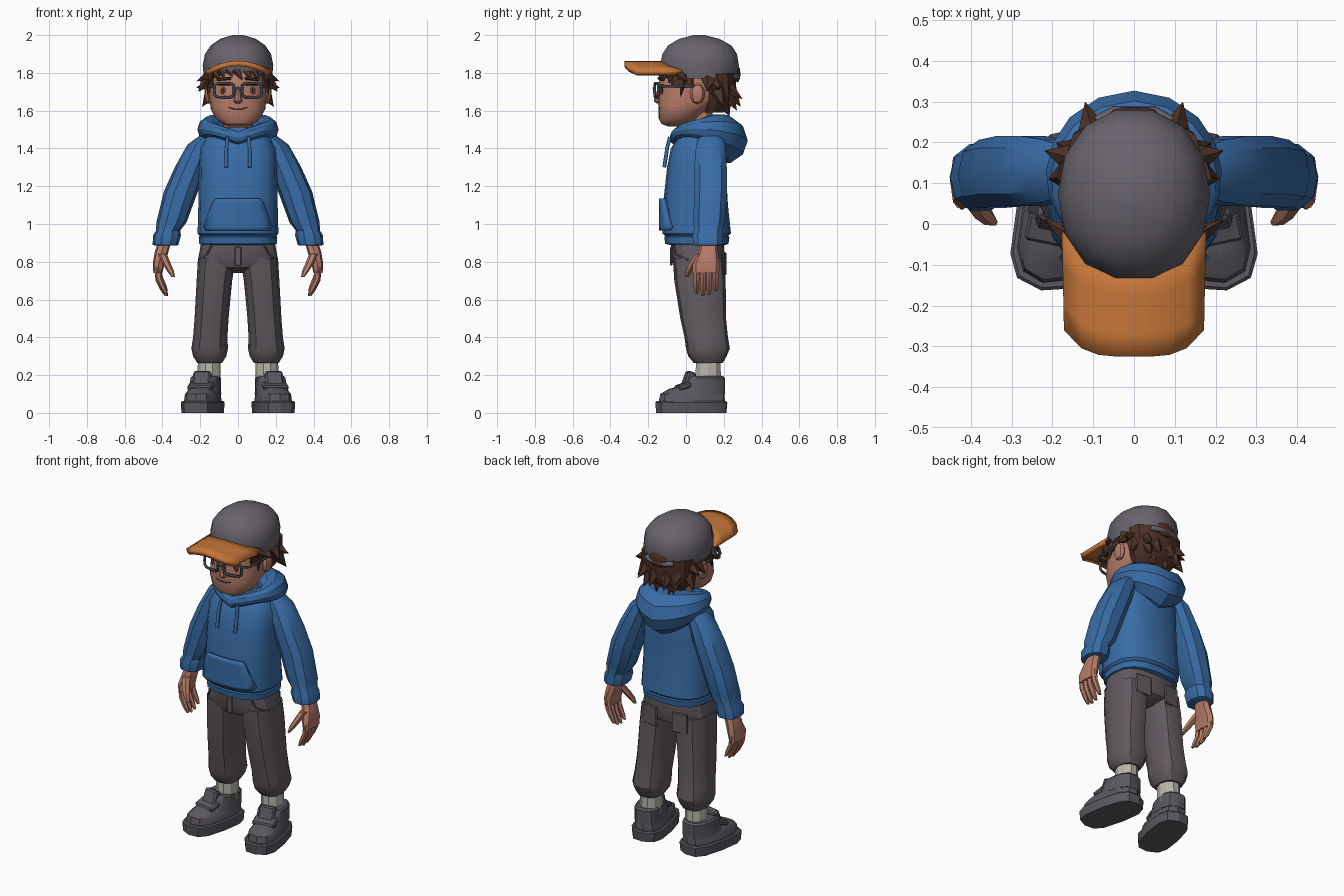
import bpy, bmesh
from math import sin, cos, pi, radians
from mathutils import Vector, Matrix

if "Cube" in bpy.data.objects:
    bpy.data.objects.remove(bpy.data.objects["Cube"], do_unlink=True)


def material(name, *rgb):
    m = bpy.data.materials.new(name)
    m.use_nodes = True
    m.diffuse_color = (*rgb, 1)
    m.node_tree.nodes["Principled BSDF"].inputs["Base Color"].default_value = (*rgb, 1)
    return m


SKIN = material("skin", .46, .2, .14)
HAIR = material("brown hair", .075, .032, .02)
CAP = material("cap grey", .14, .125, .15)
ORANGE = material("brim orange", .56, .18, .04)
BLUE = material("hoodie blue", .04, .15, .38)
PANTS = material("trouser grey", .12, .1, .115)
SHOE = material("shoe grey", .105, .095, .115)
SOCK = material("sock grey", .48, .46, .41)
FRAME = material("spectacle grey", .05, .06, .08)
IRIS = material("iris brown", .16, .05, .03)

SIDES = (("left", 1), ("right", -1))


def finish(name, bm, mat, angle=30):
    bmesh.ops.recalc_face_normals(bm, faces=bm.faces)
    me = bpy.data.meshes.new(name)
    bm.to_mesh(me)
    bm.free()
    me.materials.append(mat)
    me.shade_smooth()
    me.set_sharp_from_angle(angle=radians(angle))
    ob = bpy.data.objects.new(name, me)
    bpy.context.collection.objects.link(ob)
    return ob


def skin_rings(name, rings, mat, closed=False, matrix=None):
    """Bridge point rings into a tube; close it on itself or cap both ends."""
    bm = bmesh.new()
    loops = [[bm.verts.new(p) for p in ring] for ring in rings]
    n = len(loops[0])
    pairs = list(zip(loops, loops[1:])) + ([(loops[-1], loops[0])] if closed else [])
    for a, b in pairs:
        for i in range(n):
            j = (i + 1) % n
            bm.faces.new((a[i], a[j], b[j], b[i]))
    if not closed:
        bm.faces.new(loops[0])
        bm.faces.new(loops[-1])
    if matrix:
        bm.transform(matrix)
    return finish(name, bm, mat)


def power(v, e):
    return (1 if v >= 0 else -1) * abs(v) ** e


def loft(name, rows, mat, n=16, p=2.4, side=1, matrix=None):
    """Stack of level superellipses; each row is z, centre x, half width, y min, y max."""
    rings = []
    for z, cx, rx, lo, hi in rows:
        angles = [2 * pi * i / n for i in range(n)]
        rings.append([(side * (cx + rx * power(cos(a), 2 / p)),
                       (lo + hi) / 2 + (hi - lo) / 2 * power(sin(a), 2 / p), z) for a in angles])
    return skin_rings(name, rings, mat, matrix=matrix)


def sheet(name, rows, mat, thickness):
    bm = bmesh.new()
    grid = [[bm.verts.new(p) for p in row] for row in rows]
    for a, b in zip(grid, grid[1:]):
        for i in range(len(a) - 1):
            bm.faces.new((a[i], a[i + 1], b[i + 1], b[i]))
    ob = finish(name, bm, mat)
    mod = ob.modifiers.new("thickness", "SOLIDIFY")
    mod.thickness, mod.offset = thickness, 0
    return ob


def box(name, centre, size, mat, turn=(0, 0, 0), bevel=0, matrix=Matrix()):
    bm = bmesh.new()
    bmesh.ops.create_cube(bm, size=1)
    rot = Matrix.Rotation(turn[2], 4, "Z") @ Matrix.Rotation(turn[1], 4, "Y") @ Matrix.Rotation(turn[0], 4, "X")
    bm.transform(matrix @ Matrix.Translation(centre) @ rot @ Matrix.Diagonal((*size, 1)))
    if bevel:
        bmesh.ops.bevel(bm, geom=bm.edges[:], offset=bevel, segments=1, affect="EDGES")
    return finish(name, bm, mat)


def ball(name, centre, size, mat, segments=12):
    bm = bmesh.new()
    bmesh.ops.create_uvsphere(bm, u_segments=segments, v_segments=segments // 2 + 1, radius=1)
    bm.transform(Matrix.Translation(centre) @ Matrix.Diagonal((*size, 1)))
    return finish(name, bm, mat)


def wire(name, points, depth, mat, cyclic=False):
    cu = bpy.data.curves.new(name, "CURVE")
    cu.dimensions, cu.bevel_depth, cu.bevel_resolution, cu.use_fill_caps = "3D", depth, 1, True
    sp = cu.splines.new("POLY")
    sp.points.add(len(points) - 1)
    for q, p in zip(sp.points, points):
        q.co = (*p, 1)
    sp.use_cyclic_u = cyclic
    cu.materials.append(mat)
    bpy.context.collection.objects.link(bpy.data.objects.new(name, cu))


def spikes(name, tufts, mat):
    bm = bmesh.new()
    for base, tip, r in tufts:
        base, tip = Vector(base), Vector(tip)
        d = tip - base
        m = Matrix.Translation((base + tip) / 2) @ d.to_track_quat("Z", "Y").to_matrix().to_4x4()
        bmesh.ops.create_cone(bm, cap_ends=True, segments=5, radius1=r, radius2=0, depth=d.length, matrix=m)
    return finish(name, bm, mat)


# Head, neck and face
loft("neck", [(1.38, 0, .08, 0, .15), (1.6, 0, .075, 0, .14)], SKIN, n=12, p=2)
loft("head", [(1.515, 0, .05, -.09, 0), (1.53, 0, .085, -.13, .03), (1.56, 0, .12, -.145, .07),
              (1.61, 0, .145, -.145, .12), (1.66, 0, .15, -.15, .2), (1.75, 0, .15, -.145, .24),
              (1.85, 0, .14, -.11, .24)], SKIN, n=20)
loft("nose", [(1.638, 0, .014, -.155, -.12), (1.65, 0, .024, -.17, -.12), (1.665, 0, .02, -.168, -.12),
              (1.72, 0, .009, -.15, -.12)], SKIN, n=8, p=2)
wire("mouth", [(-.05, -.139, 1.618), (-.025, -.144, 1.61), (.025, -.144, 1.61), (.05, -.139, 1.618)], .003, HAIR)
for tag, s in SIDES:
    ball(f"{tag}_ear", (s * .155, .06, 1.69), (.024, .04, .055), SKIN, 8)
    ball(f"{tag}_eye", (s * .07, -.126, 1.708), (.024, .009, .026), IRIS)
    ball(f"{tag}_pupil", (s * .07, -.132, 1.708), (.011, .006, .014), FRAME, 8)
    box(f"{tag}_eyelid", (s * .072, -.132, 1.735), (.06, .012, .008), HAIR, (0, 0, s * .3))
    box(f"{tag}_eyebrow", (s * .075, -.132, 1.768), (.08, .016, .016), HAIR, (0, s * .1, s * .3), .004)
    rim = []
    for i in range(12):
        a = 2 * pi * i / 12
        x = .073 + .053 * power(cos(a), .5)
        rim.append((s * x, -.17 + .2 * x, 1.708 + .038 * power(sin(a), .5)))
    wire(f"{tag}_spectacle_rim", rim, .008, FRAME, True)
    wire(f"{tag}_spectacle_arm", [(s * .127, -.142, 1.73), (s * .158, -.11, 1.73), (s * .163, .05, 1.73)], .007, FRAME)
wire("spectacle_bridge", [(-.02, -.165, 1.715), (0, -.172, 1.72), (.02, -.165, 1.715)], .006, FRAME)

# Hair mass with pointed tufts
loft("hair_back", [(1.59, 0, .1, .09, .2), (1.64, 0, .14, .08, .25), (1.7, 0, .162, .085, .265),
                   (1.8, 0, .168, .06, .265)], HAIR, n=12)
tufts = []
for s in (1, -1):
    tufts += [((s * x, y, z), (s * tx, ty, tz), r) for x, y, z, tx, ty, tz, r in (
        (.15, -.03, 1.79, .22, .01, 1.755, .03), (.16, .12, 1.76, .21, .11, 1.7, .04),
        (.15, .16, 1.74, .22, .18, 1.72, .04), (.14, .17, 1.7, .19, .2, 1.62, .045),
        (.1, .22, 1.72, .12, .3, 1.66, .04), (.09, .22, 1.68, .1, .27, 1.6, .04),
        (.04, .23, 1.7, .05, .29, 1.62, .045), (.05, .2, 1.65, .04, .23, 1.57, .045),
        (.15, -.01, 1.79, .16, -.03, 1.67, .028), (.14, -.08, 1.8, .155, -.09, 1.74, .025))]
tufts += [((x, -.115 + abs(x) * .3, 1.81), (x + .035, -.15 + abs(x) * .3, 1.762), .03)
          for x in (-.13, -.09, -.05, -.01, .04, .08)]
spikes("hair_tufts", tufts, HAIR)
for tag, s in SIDES:
    box(f"{tag}_sideburn", (s * .145, -.02, 1.76), (.03, .12, .07), HAIR, bevel=.01)

# Baseball cap
loft("cap_crown", [(1.77, 0, .18, -.12, .272), (1.84, 0, .187, -.142, .285), (1.9, 0, .175, -.13, .275),
                   (1.945, 0, .145, -.1, .245), (1.98, 0, .095, -.04, .18), (2, 0, .03, .04, .1)], CAP, n=14, p=2.1)
brim = []
for v in (0, .35, .75, 1):
    row = []
    for k in range(9):
        u = k / 4 - 1
        back, front = -.1 + .08 * u * u, -.325 + .065 * u ** 4
        row.append((.17 * u * (1 - .03 * v), back + (front - back) * v, 1.85 - .052 * u * u))
    brim.append(row)
sheet("cap_brim", brim, ORANGE, .028)
ball("cap_back_opening", (0, .272, 1.795), (.06, .016, .045), HAIR)
wire("cap_strap", [(-.09, .25, 1.782), (-.05, .272, 1.78), (.05, .272, 1.78), (.09, .25, 1.782)], .016, CAP)

# Hoodie body with hem
BODY = 2.6
loft("hoodie_body", [(.89, 0, .19, -.09, .21), (.895, 0, .205, -.11, .225), (.93, 0, .208, -.115, .23),
                     (.937, 0, .203, -.11, .225), (.95, 0, .214, -.125, .238), (1.1, 0, .21, -.122, .222),
                     (1.3, 0, .207, -.1, .21), (1.4, 0, .2, -.08, .21), (1.46, 0, .17, -.045, .2),
                     (1.51, 0, .1, 0, .18)], BLUE, p=BODY)
pocket = []
for z, w in ((.965, .165), (.985, .178), (1.05, .155), (1.115, .13), (1.135, .115)):
    xs = [w * (k / 4 - 1) for k in range(9)]
    pocket.append([(x, .05 - .175 * (1 - abs(x / .21) ** BODY) ** (1 / BODY) - .008, z) for x in xs])
sheet("front_pocket", pocket, BLUE, .022)

# Hood lying around the neck, deepest at the back
hood = []
for i in range(20):
    a = 2 * pi * i / 20
    back = (1 - cos(a)) / 2
    rr, rz = .032 + .1 * back ** 2.2, .036 + .09 * back ** 2.2
    cx, cy = .155 * sin(a), .07 - .125 * cos(a)
    cz = 1.455 + .055 * abs(sin(a)) - .012 * back
    ring = []
    for k in range(10):
        t = 2 * pi * k / 10
        out = rr * cos(t)
        ring.append((cx + out * sin(a), cy - out * cos(a), cz + rz * sin(t)))
    hood.append(ring)
skin_rings("hood", hood, BLUE, closed=True)

for tag, s in SIDES:
    wire(f"{tag}_drawstring", [(s * .055, -.085, 1.46), (s * .062, -.1, 1.4), (s * .062, -.115, 1.3)], .01, BLUE)
    # Sleeve and cuff
    loft(f"{tag}_sleeve", [(.885, .382, .055, .05, .18), (.89, .384, .068, .035, .195), (.94, .376, .074, .03, .2),
                           (.965, .37, .064, .04, .195), (1.01, .352, .08, .035, .21), (1.17, .303, .09, .04, .22),
                           (1.3, .25, .085, .04, .22), (1.42, .198, .07, .05, .21), (1.47, .15, .05, .07, .19)],
         BLUE, n=10, p=2.3, side=s)
    # Hand
    loft(f"{tag}_palm", [(.9, .39, .035, .075, .165), (.85, .405, .036, .065, .17), (.79, .42, .031, .035, .18),
                         (.74, .424, .024, .035, .175)], SKIN, n=8, p=2.5, side=s)
    for i, finger in enumerate(("index", "middle", "ring", "little")):
        y, drop = .055 + .034 * i, (.01, 0, .005, .025)[i]
        loft(f"{tag}_{finger}_finger", [(z + drop, x, r, y - r, y + r) for z, x, r in (
            (.76, .425, .018), (.7, .418, .018), (.65, .395, .016), (.62, .38, .009))], SKIN, n=6, p=2, side=s)
    loft(f"{tag}_thumb", [(.84, .4, .024, .04, .1), (.79, .378, .022, .01, .06), (.75, .357, .018, -.005, .035),
                          (.72, .343, .009, -.005, .015)], SKIN, n=6, p=2, side=s)

# Trousers
loft("trouser_hips", [(.74, 0, .05, .02, .14), (.77, 0, .17, -.06, .195), (.81, 0, .212, -.078, .205),
                      (.9, 0, .195, -.08, .2)], PANTS, p=2.8)
box("fly", (0, -.078, .83), (.035, .012, .1), PANTS, bevel=.004)
for tag, s in SIDES:
    loft(f"{tag}_trouser_leg", [(.82, .112, .1, -.07, .2), (.7, .125, .094, -.062, .21), (.5, .14, .09, -.03, .212),
                                (.4, .147, .091, -.008, .222), (.34, .15, .097, 0, .232), (.3, .15, .088, .012, .215),
                                (.265, .15, .066, .04, .195)], PANTS, n=12, p=2.5, side=s)
    box(f"{tag}_back_pocket", (s * .1, .202, .79), (.1, .014, .12), PANTS, (0, 0, -s * .12), .005)
    wire(f"{tag}_front_pocket_seam", [(s * .14, -.066, .885), (s * .165, -.055, .84), (s * .208, .01, .81)], .005, PANTS)
    # Sock and shoe, toes turned out
    loft(f"{tag}_sock", [(.15, .155, .062, .045, .19), (.28, .152, .06, .05, .185)], SOCK, n=10, p=2, side=s)
    place = Matrix.Translation((s * .187, .028, 0)) @ Matrix.Rotation(s * radians(12), 4, "Z")
    loft(f"{tag}_sole", [(0, 0, .098, -.19, .19), (.055, 0, .102, -.195, .195), (.062, 0, .095, -.188, .188)],
         SHOE, n=12, p=3, matrix=place)
    loft(f"{tag}_shoe_upper", [(.05, 0, .088, -.178, .182), (.1, 0, .083, -.168, .18), (.128, 0, .065, -.12, .175),
                               (.14, 0, .06, -.06, .17)], SHOE, n=12, p=2.8, matrix=place)
    loft(f"{tag}_shoe_collar", [(.1, 0, .082, -.075, .182), (.15, 0, .078, -.05, .182), (.185, 0, .077, -.03, .182),
                                (.195, 0, .068, -.02, .172)], SHOE, n=12, p=2.6, matrix=place)
    box(f"{tag}_shoe_tongue", (0, -.015, .175), (.095, .045, .09), SHOE, (-.35, 0, 0), .01, place)
    box(f"{tag}_shoe_strap", (0, -.045, .14), (.135, .07, .03), SHOE, (.35, 0, 0), .008, place)
